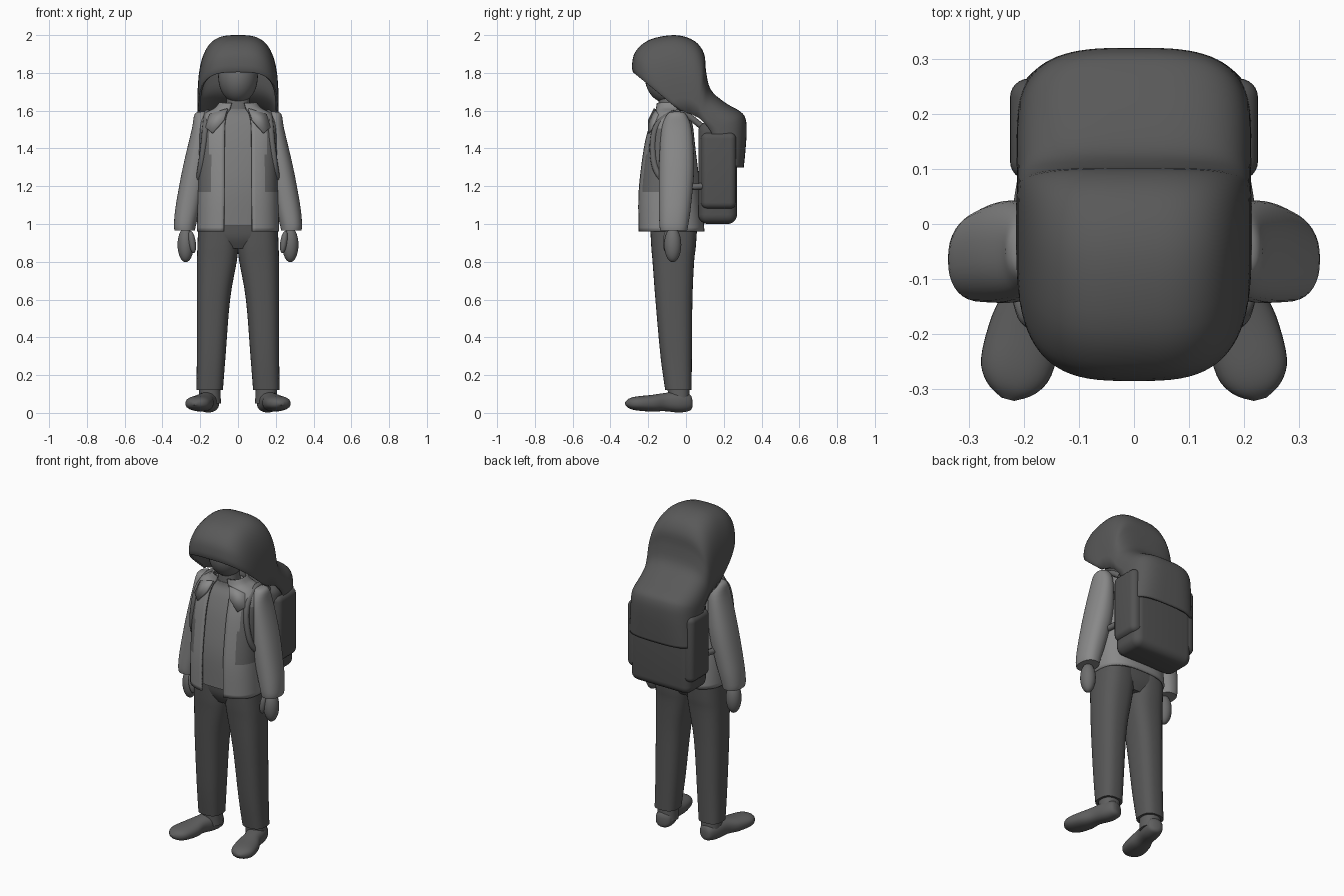
import bpy, bmesh, math
from mathutils import Matrix, Vector

if "Cube" in bpy.data.objects:
    bpy.data.objects.remove(bpy.data.objects["Cube"], do_unlink=True)


def grey(name, v):
    m = bpy.data.materials.new(name)
    m.use_nodes = True
    m.diffuse_color = (v, v, v, 1)
    m.node_tree.nodes["Principled BSDF"].inputs["Base Color"].default_value = (v, v, v, 1)
    return m


JACKET = grey("jacket light grey", 0.25)
SHIRT = grey("shirt grey", 0.2)
SKIN = grey("skin grey", 0.155)
PANEL = grey("side panel grey", 0.14)
SHOE = grey("shoe grey", 0.115)
HOOD = grey("hood dark grey", 0.1)
TROUSER = grey("trouser dark grey", 0.095)
PACK = grey("pack dark grey", 0.085)


def finish(name, bm, mat, angle=40):
    bmesh.ops.recalc_face_normals(bm, faces=bm.faces[:])
    me = bpy.data.meshes.new(name)
    bm.to_mesh(me)
    bm.free()
    ob = bpy.data.objects.new(name, me)
    bpy.context.collection.objects.link(ob)
    me.materials.append(mat)
    bpy.ops.object.select_all(action='DESELECT')
    ob.select_set(True)
    bpy.context.view_layer.objects.active = ob
    bpy.ops.object.shade_smooth_by_angle(angle=math.radians(angle))
    return ob


def smooth_rows(rows, steps):
    """Pass a smooth curve through rows of numbers."""
    out = []
    for i in range(len(rows) - 1):
        a, b, c, d = (Vector(rows[min(max(k, 0), len(rows) - 1)]) for k in range(i - 1, i + 3))
        for j in range(steps):
            t = j / steps
            out.append(b + (c - a) * t / 2 + (a * 2 - b * 5 + c * 4 - d) * t * t / 2
                       + (b * 3 - a - c * 3 + d) * t ** 3 / 2)
    return out + [Vector(rows[-1])]


def power(v, n):
    return math.copysign(abs(v) ** (2 / n), v)


def skin_grid(bm, grid, closed):
    for a, b in zip(grid, grid[1:]):
        for i in range(len(a) if closed else len(a) - 1):
            j = (i + 1) % len(a)
            bm.faces.new((a[i], a[j], b[j], b[i]))


def loft(name, rows, mat, n=2.3, seg=36, gap=0, steps=4, mat4=None, side=1):
    """Rows are (x, y, z, x radius, y radius); a gap leaves the front open."""
    bm = bmesh.new()
    count = seg + 1 if gap else seg
    grid = []
    for x, y, z, rx, ry in smooth_rows(rows, steps):
        ring = []
        for i in range(count):
            t = gap + (2 * math.pi - 2 * gap) * i / seg
            ring.append(bm.verts.new((side * x + rx * power(math.sin(t), n),
                                      y - ry * power(math.cos(t), n), z)))
        grid.append(ring)
    skin_grid(bm, grid, not gap)
    if not gap:
        bm.faces.new(grid[0])
        bm.faces.new(grid[-1])
    if mat4:
        bm.transform(mat4)
    return finish(name, bm, mat)


def ball(name, loc, size, mat, tilt=0):
    bm = bmesh.new()
    bmesh.ops.create_uvsphere(bm, u_segments=32, v_segments=20, radius=1)
    bm.transform(Matrix.Translation(loc) @ Matrix.Rotation(tilt, 4, 'Y') @ Matrix.Diagonal((*size, 1)))
    return finish(name, bm, mat)


def rounded_box(name, lo, hi, radius, mat):
    lo, hi = Vector(lo), Vector(hi)
    bm = bmesh.new()
    bmesh.ops.create_cube(bm, size=1)
    bm.transform(Matrix.Translation((lo + hi) / 2) @ Matrix.Diagonal((*(hi - lo), 1)))
    bmesh.ops.bevel(bm, geom=bm.edges[:], offset=radius, segments=6, profile=0.5, affect='EDGES')
    return finish(name, bm, mat)


def thicken(ob, t):
    m = ob.modifiers.new("thickness", 'SOLIDIFY')
    m.thickness, m.offset = t, 0


# Head and neck
ball("head", (0, -0.1, 1.78), (0.105, 0.118, 0.14), SKIN)
loft("neck", [(0, -0.08, 1.5, 0.075, 0.065), (0, -0.085, 1.6, 0.062, 0.058),
              (0, -0.09, 1.72, 0.06, 0.058)], SKIN)

# Hood: arches from the brim over the head and down the back of the pack
# Each row: crown y, crown z, edge y, edge z, half width
arches = [(-.275, 1.805, -.03, 1.60, .203), (-.28, 1.84, -.02, 1.60, .208),
          (-.262, 1.91, -.01, 1.595, .209), (-.19, 1.97, 0, 1.59, .209),
          (-.06, 1.994, .01, 1.585, .209), (.04, 1.965, .03, 1.58, .209),
          (.09, 1.9, .05, 1.57, .208), (.1, 1.81, .07, 1.56, .207),
          (.125, 1.71, .09, 1.54, .207), (.2, 1.64, .11, 1.52, .208),
          (.285, 1.59, .125, 1.5, .208), (.311, 1.55, .135, 1.48, .208),
          (.315, 1.48, .15, 1.44, .208), (.308, 1.38, .18, 1.37, .207),
          (.3, 1.3, .2, 1.3, .206)]
bm = bmesh.new()
grid = []
for cy, cz, ey, ez, w in smooth_rows(arches, 4):
    arch = []
    for i in range(41):
        t = math.pi * (i / 40 - 0.5)
        k = power(math.cos(t), 3.2)
        arch.append(bm.verts.new((w * power(math.sin(t), 3.2), ey + (cy - ey) * k, ez + (cz - ez) * k)))
    grid.append(arch)
skin_grid(bm, grid, False)
thicken(finish("hood", bm, HOOD, 60), 0.012)

# Shirt and open jacket
loft("shirt", [(0, -.08, .99, .195, .145), (0, -.09, 1.2, .185, .14), (0, -.088, 1.4, .185, .115),
               (0, -.08, 1.52, .175, .092), (0, -.078, 1.58, .14, .07), (0, -.08, 1.61, .08, .065)],
     SHIRT, n=2.8)
jacket = loft("jacket", [(0, -.078, .96, .212, .17), (0, -.088, 1.17, .207, .16),
                         (0, -.088, 1.4, .204, .132), (0, -.08, 1.52, .198, .11),
                         (0, -.077, 1.58, .17, .088), (0, -.08, 1.61, .12, .075),
                         (0, -.08, 1.64, .095, .07)], JACKET, n=2.8, seg=60, gap=0.23, steps=6)
jacket.data.materials.append(PANEL)
for f in jacket.data.polygons:
    c = f.center
    if abs(c.x) > 0.145 and c.y < -0.09 and 1.17 < c.z < 1.5:
        f.material_index = 1
thicken(jacket, 0.012)

# Hips
loft("trouser_hips", [(0, -.066, .87, .1, .09), (0, -.066, .93, .2, .118),
                      (0, -.066, 1.01, .205, .125)], TROUSER, n=2.8)

for s, label in ((1, "left_"), (-1, "right_")):
    # Trouser leg
    loft(label + "trouser_leg", [(.15, -.04, .12, .07, .07), (.142, -.052, .3, .076, .083),
                                 (.13, -.064, .6, .088, .098), (.112, -.067, .8, .105, .11),
                                 (.107, -.066, .88, .108, .118), (.105, -.065, 1.0, .105, .125)],
         TROUSER, n=2.6, side=s)
    # Shoe, lofted from heel to toe
    along = Vector((s * 0.25, -0.97, 0)).normalized()
    up = Vector((0, 0, 1))
    frame = Matrix((up.cross(along), up, along)).transposed().to_4x4()
    frame = Matrix.Translation((s * 0.14, 0.03, 0)) @ frame
    loft(label + "shoe", [(0, .05, 0, .02, .025), (0, .055, .015, .045, .045), (0, .057, .07, .055, .055),
                          (0, .057, .15, .052, .048), (0, .051, .22, .066, .044),
                          (0, .05, .3, .066, .037), (0, .05, .34, .045, .026),
                          (0, .05, .361, .012, .008)], SHOE, mat4=frame)
    loft(label + "shoe_collar", [(.148, -.035, .05, .058, .055), (.15, -.04, .13, .056, .058)], SHOE, side=s)
    # Sleeve and mitten hand
    loft(label + "sleeve", [(.185, -.05, 1.595, .015, .02), (.19, -.05, 1.58, .04, .05),
                            (.195, -.05, 1.5, .05, .08), (.222, -.05, 1.3, .07, .093),
                            (.262, -.058, 1.1, .067, .085), (.28, -.064, 1.0, .059, .077),
                            (.282, -.065, .965, .054, .071)], JACKET, side=s)
    ball(label + "hand", (s * .277, -.07, .89), (.043, .045, .092), SKIN)
    ball(label + "thumb", (s * .243, -.1, .905), (.019, .022, .06), SKIN, s * 0.15)
    # Folded collar wing
    bm = bmesh.new()
    wing = [(.055, -.165, 1.61), (.15, -.145, 1.58), (.17, -.172, 1.51),
            (.135, -.197, 1.48), (.075, -.195, 1.55)]
    bm.faces.new([bm.verts.new((s * x, y, z)) for x, y, z in wing])
    thicken(finish(label + "collar_wing", bm, JACKET), 0.012)
    # Shoulder strap looping back to the pack
    cu = bpy.data.curves.new(label + "strap", 'CURVE')
    cu.dimensions = '3D'
    cu.bevel_depth, cu.bevel_resolution = 0.017, 3
    path = [(.15, .08, 1.52), (.16, -.03, 1.59), (.17, -.14, 1.54), (.18, -.175, 1.43),
            (.2, -.155, 1.28), (.215, -.06, 1.2), (.195, .09, 1.2)]
    sp = cu.splines.new('POLY')
    pts = smooth_rows(path, 6)
    sp.points.add(len(pts) - 1)
    for p, (x, y, z) in zip(sp.points, pts):
        p.co = (s * x, y, z, 1)
    sp.use_smooth = True
    cu.materials.append(PANEL)
    bpy.context.collection.objects.link(bpy.data.objects.new(label + "strap", cu))
    # Side pocket of the pack
    xs = sorted((s * .15, s * .226))
    rounded_box(label + "pack_pocket", (xs[0], .08, 1.08), (xs[1], .265, 1.485), 0.034, PACK)

# Backpack body
rounded_box("backpack", (-.205, .065, 1.0), (.205, .27, 1.54), 0.05, PACK)
